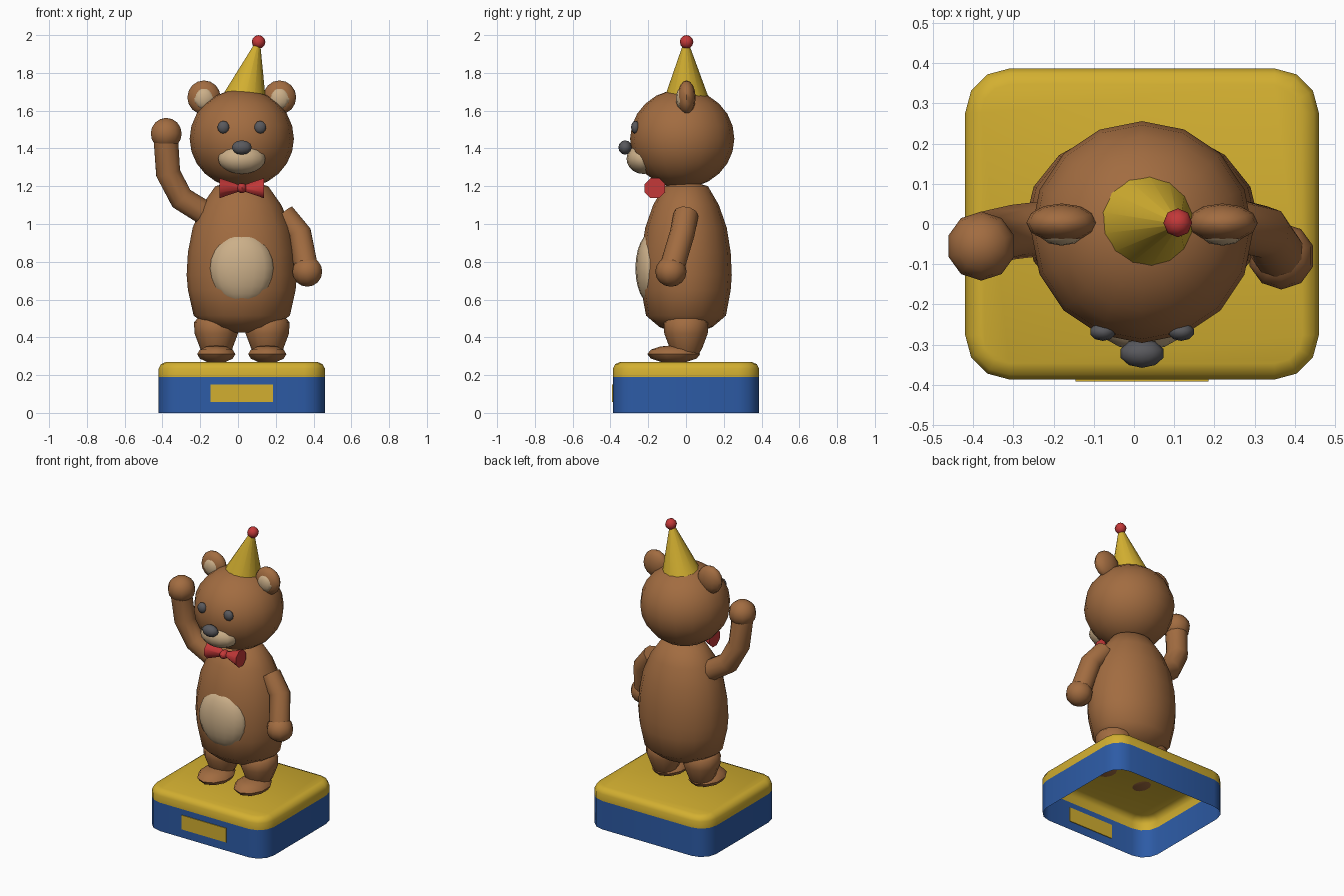
import bpy, bmesh, math
from mathutils import Vector

if "Cube" in bpy.data.objects:
    bpy.data.objects.remove(bpy.data.objects["Cube"])

CX = 0.02  # figure's centre line


def material(name, rgb):
    m = bpy.data.materials.new(name)
    m.diffuse_color = (*rgb, 1)
    m.use_nodes = True
    m.node_tree.nodes["Principled BSDF"].inputs["Base Color"].default_value = m.diffuse_color
    return m


BROWN = material("brown fur", (0.36, 0.15, 0.052))
BEIGE = material("beige fur", (0.60, 0.43, 0.25))
YELLOW = material("yellow", (0.65, 0.43, 0.03))
BLUE = material("blue", (0.026, 0.105, 0.38))
RED = material("red", (0.55, 0.04, 0.04))
GREY = material("dark grey", (0.10, 0.10, 0.11))


def finish(name, bm, *mats, angle=50):
    me = bpy.data.meshes.new(name)
    bm.to_mesh(me)
    bm.free()
    ob = bpy.data.objects.new(name, me)
    bpy.context.collection.objects.link(ob)
    for m in mats:
        me.materials.append(m)
    bpy.ops.object.select_all(action='DESELECT')
    ob.select_set(True)
    bpy.context.view_layer.objects.active = ob
    if angle:
        bpy.ops.object.shade_smooth_by_angle(angle=math.radians(angle))
    return ob


def ball(name, centre, radii, mat, seg=12, rings=8):
    bm = bmesh.new()
    bmesh.ops.create_uvsphere(bm, u_segments=seg, v_segments=rings, radius=1)
    for v in bm.verts:
        v.co = Vector(centre) + Vector(a * b for a, b in zip(v.co, radii))
    return finish(name, bm, mat)


def skin(bm, rings, caps=(True, True)):
    """Bridge equal rings of points and close the ends."""
    loops = [[bm.verts.new(p) for p in r] for r in rings]
    n = len(loops[0])
    for a, b in zip(loops, loops[1:]):
        for i in range(n):
            j = (i + 1) % n
            bm.faces.new((a[i], a[j], b[j], b[i]))
    if caps[0]:
        bm.faces.new(loops[0][::-1])
    if caps[1]:
        bm.faces.new(loops[-1])
    bmesh.ops.recalc_face_normals(bm, faces=bm.faces)


def lathe(name, profile, mat, x=0, depth=1, seg=16):
    bm = bmesh.new()
    turns = [math.tau * i / seg for i in range(seg)]
    skin(bm, [[(x + r * math.cos(t), depth * r * math.sin(t), z) for t in turns]
              for r, z in profile])
    return finish(name, bm, mat)


def tube(name, path, radii, mat, seg=10, angle=50):
    pts = [Vector(p) for p in path]
    rings = []
    for i, p in enumerate(pts):
        d = (pts[min(i + 1, len(pts) - 1)] - pts[max(i - 1, 0)]).normalized()
        u = d.cross(Vector((0, 1, 0))).normalized()
        w = d.cross(u)
        rings.append([p + radii[i] * (u * math.cos(t) + w * math.sin(t))
                      for t in (math.tau * (k + 0.5) / seg for k in range(seg))])
    bm = bmesh.new()
    skin(bm, rings)
    return finish(name, bm, mat, angle=angle)


# Hollow plinth: rounded walls, open underneath, with a softened yellow top
def plinth_ring(inset, z, r=0.11, steps=3):
    hx, hy, r2 = 0.44 - inset, 0.387 - inset, r - inset
    ring = []
    for q, (sx, sy) in enumerate(((1, 1), (-1, 1), (-1, -1), (1, -1))):
        for s in range(steps + 1):
            t = math.pi / 2 * (q + s / steps)
            ring.append((CX + sx * (hx - r2) + r2 * math.cos(t),
                         sy * (hy - r2) + r2 * math.sin(t), z))
    return ring


bm = bmesh.new()
skin(bm, [plinth_ring(i, z) for i, z in
          ((0, 0), (0, 0.19), (0, 0.235), (0.012, 0.258), (0.04, 0.27))],
     caps=(False, True))
for f in bm.faces:
    f.material_index = int(f.calc_center_median().z > 0.19)
    if f.normal.dot(f.calc_center_median() - Vector((CX, 0, 0.1))) < 0:
        f.normal_flip()
finish("plinth", bm, BLUE, YELLOW, angle=40)

# Front plaque
bm = bmesh.new()
bmesh.ops.create_cube(bm, size=1)
for v in bm.verts:
    v.co = (CX + v.co.x * 0.33, -0.387 + v.co.y * 0.009, 0.104 + v.co.z * 0.095)
finish("plaque", bm, YELLOW, angle=0)

# Torso and belly patch
lathe("torso", [(0.08, 0.425), (0.17, 0.455), (0.255, 0.515), (0.285, 0.65),
                (0.292, 0.73), (0.285, 0.85), (0.26, 0.98), (0.21, 1.1),
                (0.14, 1.2), (0.06, 1.22)], BROWN, CX, 0.83)
ball("belly_patch", (CX, -0.18, 0.765), (0.172, 0.088, 0.19), BEIGE, 16, 12)

# Head, muzzle and nose
ball("head", (CX, -0.02, 1.452), (0.276, 0.276, 0.262), BROWN, 16, 12)
ball("muzzle", (CX, -0.225, 1.345), (0.128, 0.09, 0.08), BEIGE, 14, 10)
ball("nose", (CX, -0.322, 1.405), (0.056, 0.036, 0.038), GREY, 10, 6)

# Paired parts: legs, feet, ears and eyes
for side, s in (("left", -1), ("right", 1)):
    lathe(side + "_leg", [(0.06, 0.30), (0.085, 0.34), (0.115, 0.42),
                          (0.118, 0.48), (0.085, 0.516)], BROWN, CX + s * 0.135, 1, 12)
    ball(side + "_foot", (CX + s * 0.135, -0.065, 0.311), (0.106, 0.14, 0.047), BROWN, 10, 6)
    ball(side + "_ear", (CX + s * 0.2, 0.003, 1.67), (0.088, 0.048, 0.09), BROWN, 12, 8)
    ball(side + "_inner_ear", (CX + s * 0.2, -0.024, 1.665), (0.055, 0.03, 0.057), BEIGE, 10, 8)
    ball(side + "_eye", (CX + s * 0.0975, -0.268, 1.512), (0.033, 0.023, 0.034), GREY, 10, 6)

# Raised arm and lowered arm, each ending in a round paw
tube("raised_arm", [(-0.13, 0, 1.03), (-0.30, -0.02, 1.135), (-0.37, -0.035, 1.27),
                    (-0.382, -0.055, 1.45)], [0.068] * 4, BROWN)
ball("raised_paw", (-0.38, -0.055, 1.478), (0.086, 0.086, 0.084), BROWN, 10, 8)
tube("lowered_arm", [(0.24, 0, 1.05), (0.325, -0.02, 0.95), (0.365, -0.08, 0.75)],
     [0.066] * 3, BROWN)
ball("lowered_paw", (0.367, -0.08, 0.748), (0.083, 0.083, 0.08), BROWN, 10, 8)

# Bow tie: two flared wings around a knot
for side, s in (("left", -1), ("right", 1)):
    tube(side + "_bow_wing", [(CX, -0.165, 1.19), (CX + s * 0.118, -0.165, 1.19)],
         [0.014, 0.058], RED, 8)
ball("bow_knot", (CX, -0.172, 1.19), (0.027, 0.04, 0.027), RED, 8, 6)

# Tilted party hat with a pompom
tube("party_hat", [(0.035, 0.003, 1.66), (0.111, 0, 1.985)], [0.12, 0.004], YELLOW, 14)
ball("pompom", (0.109, 0.003, 1.964), (0.036, 0.036, 0.036), RED, 8, 6)
